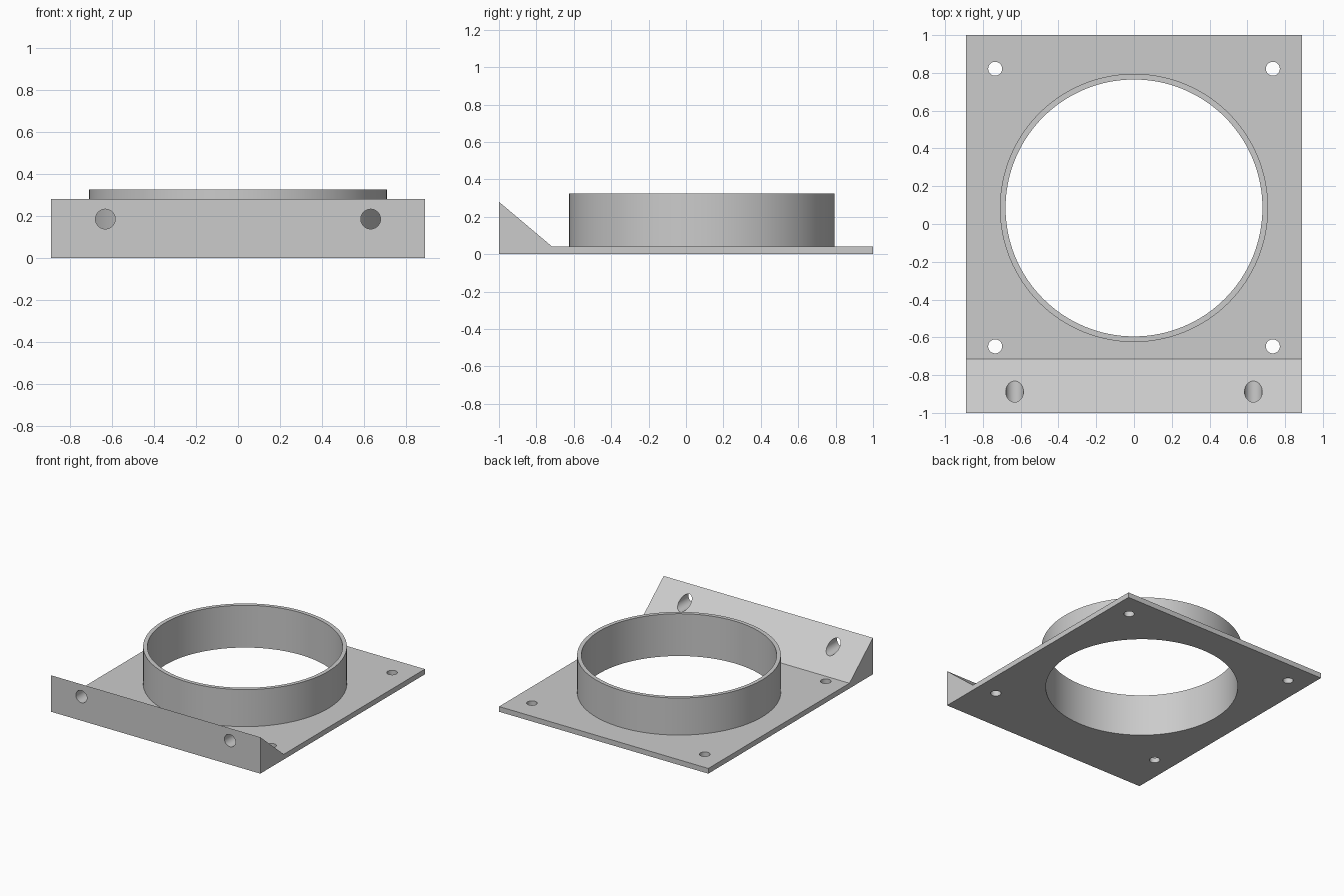
import bpy, bmesh, math
from mathutils import Matrix

if "Cube" in bpy.data.objects:
    bpy.data.objects.remove(bpy.data.objects["Cube"])

HALF_W = 0.89
CENTRE_Y = 0.085
R_OUT, R_IN = 0.71, 0.68
PLATE_Z, RING_Z = 0.04, 0.325
SEGS = 128

grey = bpy.data.materials.new("light grey")
grey.diffuse_color = (0.6, 0.6, 0.6, 1)
grey.use_nodes = True
grey.node_tree.nodes["Principled BSDF"].inputs["Base Color"].default_value = grey.diffuse_color


def make_object(name, bm):
    bmesh.ops.recalc_face_normals(bm, faces=bm.faces[:])
    mesh = bpy.data.meshes.new(name)
    bm.to_mesh(mesh)
    bm.free()
    mesh.materials.append(grey)
    ob = bpy.data.objects.new(name, mesh)
    bpy.context.collection.objects.link(ob)
    return ob


def add_cylinder(bm, x, y, z, radius, depth, segs, along_y=False):
    m = Matrix.Translation((x, y, z))
    if along_y:
        m = m @ Matrix.Rotation(math.pi / 2, 4, 'X')
    bmesh.ops.create_cone(bm, cap_ends=True, segments=segs, radius1=radius,
                          radius2=radius, depth=depth, matrix=m)


def smooth(ob):
    bpy.ops.object.select_all(action='DESELECT')
    ob.select_set(True)
    bpy.context.view_layer.objects.active = ob
    bpy.ops.object.shade_smooth_by_angle(angle=math.radians(30))


# Base plate with the wedge-shaped front lip: one side profile pushed along x
bm = bmesh.new()
profile = [(-1, 0), (1, 0), (1, PLATE_Z), (-0.715, PLATE_Z), (-1, 0.28)]
face = bm.faces.new([bm.verts.new((-HALF_W, y, z)) for y, z in profile])
ext = bmesh.ops.extrude_face_region(bm, geom=[face])
bmesh.ops.translate(bm, vec=(2 * HALF_W, 0, 0),
                    verts=[v for v in ext["geom"] if isinstance(v, bmesh.types.BMVert)])
plate = make_object("base_plate", bm)

# Cutter: large opening, four corner holes, two holes through the lip
bm = bmesh.new()
add_cylinder(bm, 0, CENTRE_Y, 0, R_IN, 0.4, SEGS)
for side in (-1, 1):
    for y in (-0.648, 0.822):
        add_cylinder(bm, side * 0.735, y, 0, 0.037, 0.4, 40)
    add_cylinder(bm, side * 0.632, -0.9, 0.185, 0.047, 0.5, 40, along_y=True)
cutter = make_object("hole_cutter", bm)
cutter.hide_render = True

mod = plate.modifiers.new("holes", 'BOOLEAN')
mod.operation = 'DIFFERENCE'
mod.solver = 'EXACT'
mod.object = cutter
bpy.context.view_layer.objects.active = plate
bpy.ops.object.modifier_apply(modifier=mod.name)
bpy.data.objects.remove(cutter)
smooth(plate)

# Upright collar around the opening: outer wall, rim and inner wall
bm = bmesh.new()
loops = []
for r, z in ((R_OUT, PLATE_Z), (R_OUT, RING_Z), (R_IN, RING_Z), (R_IN, PLATE_Z)):
    loops.append([bm.verts.new((r * math.cos(2 * math.pi * i / SEGS),
                                CENTRE_Y + r * math.sin(2 * math.pi * i / SEGS), z))
                  for i in range(SEGS)])
for k in range(4):
    a, b = loops[k], loops[(k + 1) % 4]
    for i in range(SEGS):
        j = (i + 1) % SEGS
        bm.faces.new((a[i], a[j], b[j], b[i]))
smooth(make_object("collar_ring", bm))
